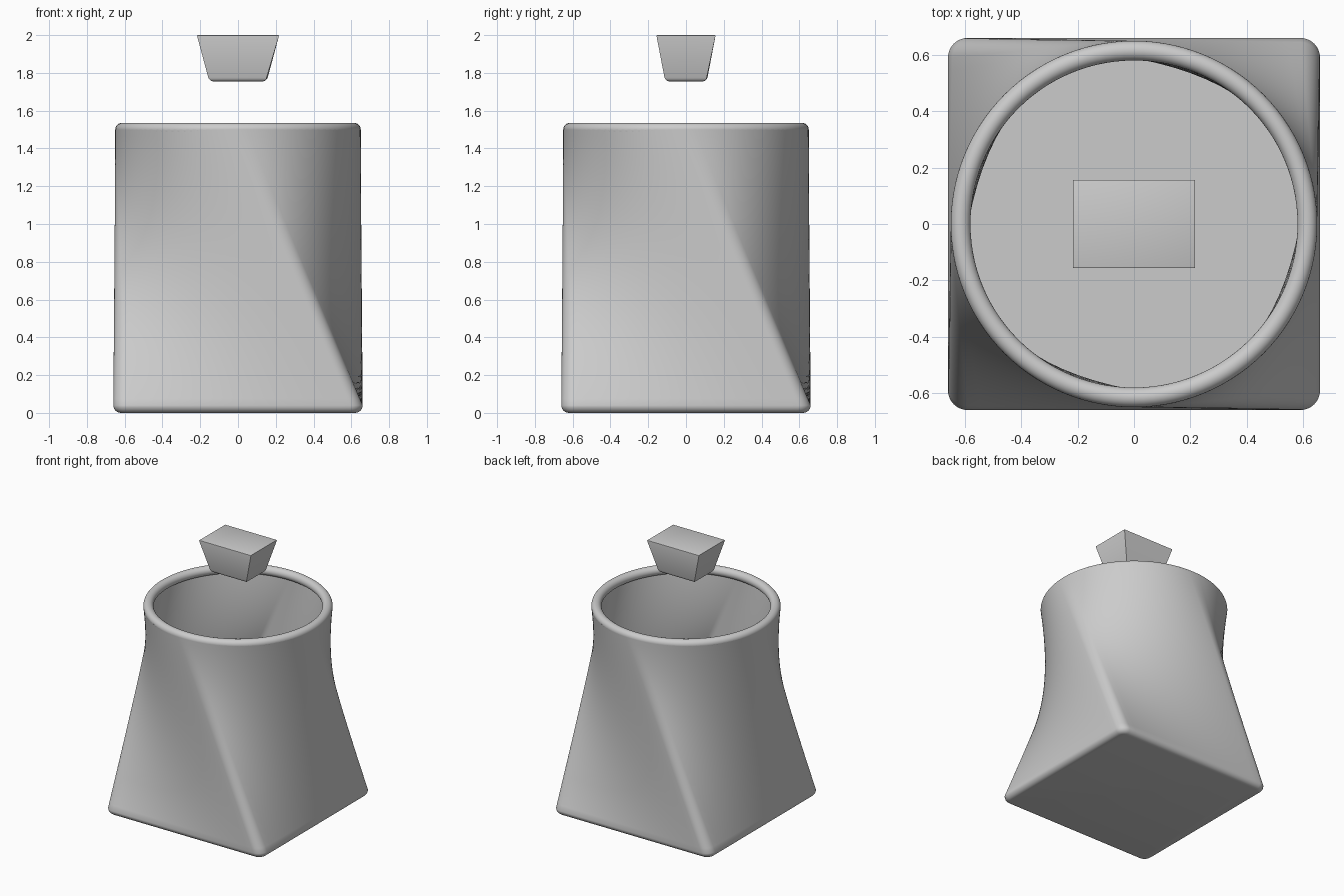
import bpy, bmesh, math
from mathutils import Vector, Matrix

if "Cube" in bpy.data.objects:
    bpy.data.objects.remove(bpy.data.objects["Cube"])

HALF, CORNER = 0.66, 0.07      # square foot
RADIUS, WALL = 0.65, 0.035     # round mouth and wall thickness
FILLET, RIM_Z = 0.04, 1.5


def square_quarter(h, r):
    """Rounded-square points from one corner middle to the next, with arc-length fraction."""
    c = h - r
    arc, n, m = r * math.pi / 4, 4, 24
    total = 2 * arc + 2 * c
    pts = []
    for i in range(n):
        a = math.pi / 4 * (1 + i / n)
        pts.append((Vector((c + r * math.cos(a), c + r * math.sin(a))), arc * i / n / total))
    for i in range(m):
        pts.append((Vector((c - 2 * c * i / m, h)), (arc + 2 * c * i / m) / total))
    for i in range(n):
        a = math.pi / 2 + math.pi / 4 * i / n
        pts.append((Vector((-c + r * math.cos(a), c + r * math.sin(a))),
                    (arc + 2 * c + arc * i / n) / total))
    return pts


def ring(z, inset):
    """Section of the loft: square corners run straight up to the circle's quarter points."""
    t = min(1, max(0, (z - FILLET) / (RIM_Z - FILLET)))
    quarter = square_quarter(HALF - inset, max(CORNER - inset, 0.025))
    out = []
    for k in range(4):
        turn = Matrix.Rotation(math.pi / 2 * k, 2)
        for p, f in quarter:
            a = math.pi / 2 * (k + f)
            q = Vector((math.cos(a), math.sin(a))) * (RADIUS - inset)
            xy = (turn @ p).lerp(q, t)
            out.append((xy.x, xy.y, z))
    return out


def finish(bm, name, smooth=True):
    bmesh.ops.recalc_face_normals(bm, faces=bm.faces[:])
    me = bpy.data.meshes.new(name)
    bm.to_mesh(me)
    bm.free()
    ob = bpy.data.objects.new(name, me)
    bpy.context.collection.objects.link(ob)
    if smooth:
        bpy.ops.object.select_all(action='DESELECT')
        bpy.context.view_layer.objects.active = ob
        ob.select_set(True)
        bpy.ops.object.shade_smooth_by_angle(angle=math.radians(32))
    return ob


# Cup body: foot fillet, outer wall up, inner wall down, floor
rows = []
for i in range(6):
    a = math.pi / 2 * i / 6
    rows.append((FILLET * (1 - math.sin(a)), FILLET * (1 - math.cos(a))))
rows.reverse()
rows = [(0, FILLET)] + [(z, d) for z, d in rows]
steps = 40
rows += [(FILLET * (1 - i / steps) + RIM_Z * i / steps, 0) for i in range(1, steps + 1)]
rows += [(RIM_Z + (0.05 - RIM_Z) * i / steps, WALL) for i in range(steps + 1)]

bm = bmesh.new()
loops = [[bm.verts.new(p) for p in ring(z, d)] for z, d in rows]
for lo, hi in zip(loops, loops[1:]):
    n = len(lo)
    for i in range(n):
        j = (i + 1) % n
        bm.faces.new((lo[i], lo[j], hi[j], hi[i]))
bm.faces.new(loops[0])
bm.faces.new(loops[-1])
finish(bm, "cup_body")

# Rolled rim
bpy.ops.mesh.primitive_torus_add(major_radius=RADIUS - 0.035, minor_radius=0.035,
                                 major_segments=112, minor_segments=24,
                                 location=(0, 0, RIM_Z))
rim = bpy.context.object
rim.name = "cup_rim"
bpy.ops.object.shade_smooth()

# Floating tapered block above the mouth
bm = bmesh.new()
bmesh.ops.create_cube(bm, size=2)
for v in bm.verts:
    top = v.co.z > 0
    sx, sy = (0.218, 0.157) if top else (0.152, 0.11)
    v.co = (v.co.x * sx, v.co.y * sy, 2.0 if top else 1.755)


def flat_edges(z):
    return [e for e in bm.edges if all(abs(v.co.z - z) < 1e-4 for v in e.verts)]


bmesh.ops.bevel(bm, geom=flat_edges(1.755), offset=0.022, segments=4, profile=0.5, affect='EDGES')
bmesh.ops.bevel(bm, geom=flat_edges(2.0), offset=0.005, segments=2, profile=0.5, affect='EDGES')
finish(bm, "tapered_block")
